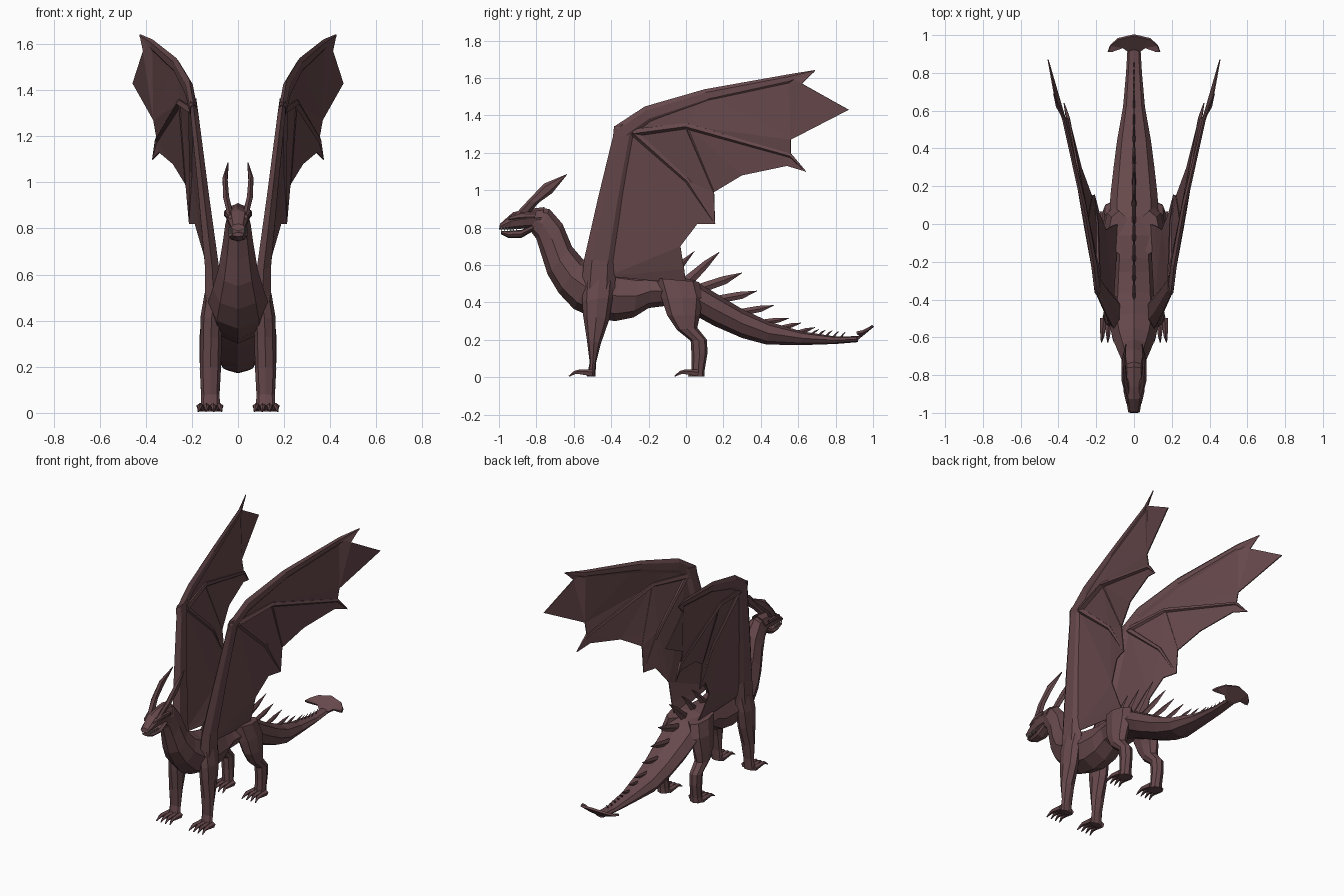
import bpy, bmesh, math
from mathutils import Vector


def material(name, rgb):
    m = bpy.data.materials.new(name)
    m.diffuse_color = (*rgb, 1)
    return m


HIDE = material("mauve_hide", (0.135, 0.066, 0.072))
IVORY = material("ivory", (0.65, 0.62, 0.55))


def finish(name, bm, mirror=False, thick=0, mat=HIDE):
    bmesh.ops.recalc_face_normals(bm, faces=bm.faces)
    me = bpy.data.meshes.new(name)
    bm.to_mesh(me)
    bm.free()
    me.materials.append(mat)
    ob = bpy.data.objects.new(name, me)
    bpy.context.collection.objects.link(ob)
    if thick:
        s = ob.modifiers.new("thickness", "SOLIDIFY")
        s.thickness, s.offset = thick, 0
    if mirror:
        m = ob.modifiers.new("mirror", "MIRROR")
        m.use_mirror_merge = False
    return ob


def skin(bm, rings):
    rows = [[bm.verts.new(p) for p in r] for r in rings]
    n = len(rows[0])
    for a, b in zip(rows, rows[1:]):
        for i in range(n):
            bm.faces.new((a[i], a[(i + 1) % n], b[(i + 1) % n], b[i]))
    bm.faces.new(rows[0])
    bm.faces.new(rows[-1])


def loft(bm, rings, n=8):
    """Each ring: y, z of one edge; y, z of the opposite edge; centre x; half width."""
    out = []
    for ya, za, yb, zb, xc, hw in rings:
        ring = []
        for i in range(n):
            t = 2 * math.pi * i / n
            k = (1 - math.cos(t)) / 2
            ring.append((xc + hw * math.sin(t), ya + (yb - ya) * k, za + (zb - za) * k))
        out.append(ring)
    skin(bm, out)


def tube(bm, path, radii, n=4):
    pts = [Vector(p) for p in path]
    out = []
    for i, p in enumerate(pts):
        d = (pts[min(i + 1, len(pts) - 1)] - pts[max(i - 1, 0)]).normalized()
        u = d.cross(Vector((1, 0, 0))).normalized()
        v = d.cross(u)
        out.append([p + radii[i] * (u * math.cos(2 * math.pi * k / n) +
                                    v * math.sin(2 * math.pi * k / n)) for k in range(n)])
    skin(bm, out)


# Neck, trunk and tail in one tapering form
bm = bmesh.new()
trunk = [
    (-.83, .78, -.80, .905, .045), (-.80, .74, -.73, .90, .055),
    (-.775, .66, -.66, .82, .066), (-.74, .55, -.61, .70, .085),
    (-.68, .45, -.55, .63, .11), (-.60, .365, -.47, .60, .13),
    (-.50, .32, -.42, .59, .128), (-.38, .30, -.36, .57, .12),
    (-.28, .32, -.25, .55, .115), (-.20, .37, -.18, .55, .108),
    (-.08, .385, -.06, .545, .12), (.05, .33, .04, .52, .13),
    (.15, .275, .15, .455, .125), (.30, .21, .30, .365, .108),
    (.43, .175, .45, .295, .09), (.62, .172, .62, .245, .058),
    (.80, .178, .80, .218, .042), (.92, .188, .92, .22, .035)]
loft(bm, [(a, b, c, d, 0, w) for a, b, c, d, w in trunk])
finish("body_and_tail", bm)

# Head
bm = bmesh.new()
loft(bm, [(-1.0, .79, -.995, .82, 0, .03), (-.94, .79, -.925, .882, 0, .042),
          (-.87, .795, -.86, .898, 0, .052), (-.79, .80, -.755, .91, 0, .052)])
finish("upper_head", bm)
bm = bmesh.new()
loft(bm, [(-.99, .765, -.99, .783, 0, .026), (-.95, .745, -.95, .783, 0, .032),
          (-.88, .745, -.88, .788, 0, .042), (-.82, .78, -.81, .82, 0, .042)])
finish("lower_jaw", bm)

# Horns and brow ridges
bm = bmesh.new()
loft(bm, [(-.92, .865, -.83, .885, .036, .014), (-.85, .94, -.785, .935, .052, .015),
          (-.76, 1.035, -.715, .985, .056, .012), (-.635, 1.087, -.64, 1.078, .043, .003)], 6)
finish("horn", bm, True)
bm = bmesh.new()
loft(bm, [(-.95, .84, -.945, .86, .034, .008), (-.89, .845, -.88, .885, .045, .012),
          (-.81, .85, -.80, .88, .056, .006)], 6)
finish("brow", bm, True)

# Teeth
bm = bmesh.new()
for i in range(6):
    y = -.985 + .016 * i
    x = .025 + .002 * i
    tube(bm, [(x, y, .80), (x, y - .002, .776)], [.005, .001], 3)
finish("teeth", bm, True, mat=IVORY)

# Legs
bm = bmesh.new()
loft(bm, [(-.55, .52, -.38, .52, .10, .045), (-.555, .41, -.39, .43, .115, .047),
          (-.55, .33, -.41, .31, .117, .046), (-.53, .20, -.455, .18, .12, .046),
          (-.515, .08, -.48, .08, .12, .04), (-.53, .005, -.485, .005, .12, .043)])
finish("front_leg", bm, True)
bm = bmesh.new()
loft(bm, [(-.16, .53, .07, .51, .08, .055), (-.13, .42, .09, .43, .105, .053),
          (-.10, .33, .075, .33, .12, .047), (-.05, .255, .06, .265, .125, .043),
          (.025, .195, .112, .20, .125, .04), (.03, .11, .115, .13, .125, .037),
          (.03, .04, .10, .04, .122, .038), (.01, .005, .10, .005, .122, .043)])
finish("hind_leg", bm, True)

# Toes and claws
for name, y in (("front_toes", -.52), ("hind_toes", .045)):
    bm = bmesh.new()
    for i in range(4):
        x = .083 + .026 * i
        out = (i - 1.5) * .004
        tube(bm, [(x, y + .02, .022), (x + out, y - .05, .028),
                  (x + out, y - .075, .024), (x + 2 * out, y - .106, .005)],
             [.02, .014, .010, .003], 5)
    finish(name, bm, True)

# Back and tail spikes: base y, base z, tip y, tip z
spikes = [(-.43 + .1 * i, .57 - .01 * i, -.27 + .105 * i, .69 - .005 * i) for i in range(4)]
spikes += [(-.03, .53, .18, .672), (.04, .50, .30, .56), (.13, .44, .38, .463),
           (.26, .37, .47, .386), (.38, .315, .55, .317), (.48, .28, .615, .292),
           (.56, .25, .69, .268)]
spikes += [(.65 + .04 * i, .232 - .006 * i, .71 + .036 * i, .257 - .003 * i) for i in range(5)]
bm = bmesh.new()
for y, z, ty, tz in spikes:
    s = math.hypot(ty - y, tz - z)
    dy, dz = ty - y, tz - z
    loft(bm, [(y, z - .01, y + .22 * s, z - .02 - .09 * s, 0, .05 * s),
              (y + .6 * dy, z + .62 * dz + .01 * s, y + .68 * dy, z + .62 * dz - .14 * s, 0, .035 * s),
              (ty, tz, ty, tz - .003, 0, .002)], 4)
finish("back_spikes", bm)

# Arrow-shaped tail fin: a middle panel and two swept barbs
bm = bmesh.new()
half = [(.032, .915, .205), (.06, .935, .222), (.115, .913, .235), (.138, .912, .238),
        (.125, .945, .245), (.085, .98, .262)]
ring = [(0, .90, .20)] + half + [(0, 1.0, .275)] + [(-x, y, z) for x, y, z in reversed(half)]
vs = [bm.verts.new(p) for p in ring]
bm.faces.new([vs[k] for k in (0, 1, 6, 7, -6, -1)])
for s in (1, -1):
    for quad in ((1, 2, 5, 6), (2, 3, 4, 5)):
        bm.faces.new([vs[s * k] for k in quad])
finish("tail_fin", bm, thick=.014)

# Wing membrane, scalloped between the finger bones
P = dict(
    A=(.11, -.42, .54), E=(.085, 0, .50), W=(.195, -.28, 1.31), L1=(.212, -.22, 1.435),
    L2=(.27, .10, 1.53), L3=(.37, .55, 1.61), T1=(.425, .69, 1.64), V1=(.41, .62, 1.57),
    T2=(.455, .87, 1.43), V2=(.365, .56, 1.27), P=(.25, .0, 1.345), K3=(.35, .56, 1.185),
    T3=(.37, .64, 1.10), K4=(.34, .54, 1.13), V3=(.28, .30, 1.08), V4=(.225, .15, .99),
    R=(.20, .01, 1.05), T4=(.21, .155, .82), V5=(.185, .06, .82), N1=(.15, -.03, .70),
    N2=(.115, -.01, .58))
bm = bmesh.new()
v = {k: bm.verts.new(p) for k, p in P.items()}
for f in ("W L1 L2 P", "P L2 L3 V2", "L3 T1 V1", "L3 V1 T2 V2", "P V2 K3", "K3 T3 K4",
          "P K3 K4 V3", "P V3 V4 R", "W P R", "R V4 T4", "R T4 V5", "W R V5 N1",
          "W N1 A", "A N1 N2 E"):
    bm.faces.new([v[k] for k in f.split()])
bmesh.ops.triangulate(bm, faces=bm.faces)
finish("wing_membrane", bm, True, .006)

# Wing arm from the shoulder to the wrist
bm = bmesh.new()
loft(bm, [(-.56, .48, -.38, .46, .105, .045), (-.545, .63, -.375, .62, .112, .035),
          (-.47, .96, -.33, .95, .15, .026), (-.39, 1.29, -.275, 1.29, .188, .02),
          (-.385, 1.342, -.25, 1.37, .195, .016)], 6)
finish("wing_arm", bm, True)

# Leading edge of the wing
bm = bmesh.new()
loft(bm, [(-.385, 1.34, -.30, 1.28, .193, .018), (-.22, 1.448, -.19, 1.36, .212, .018),
          (.10, 1.54, .12, 1.47, .268, .015), (.55, 1.62, .55, 1.57, .37, .011),
          (.69, 1.643, .685, 1.63, .425, .003)], 6)
finish("wing_leading_edge", bm, True)

# Finger bones
bm = bmesh.new()
for keys, radii in (("W P K3 T3", (.022, .018, .012, .003)),
                    ("W R T4", (.02, .014, .003)),
                    ("P V4", (.008, .005))):
    tube(bm, [P[k] for k in keys.split()], radii, 5)
finish("wing_fingers", bm, True)
